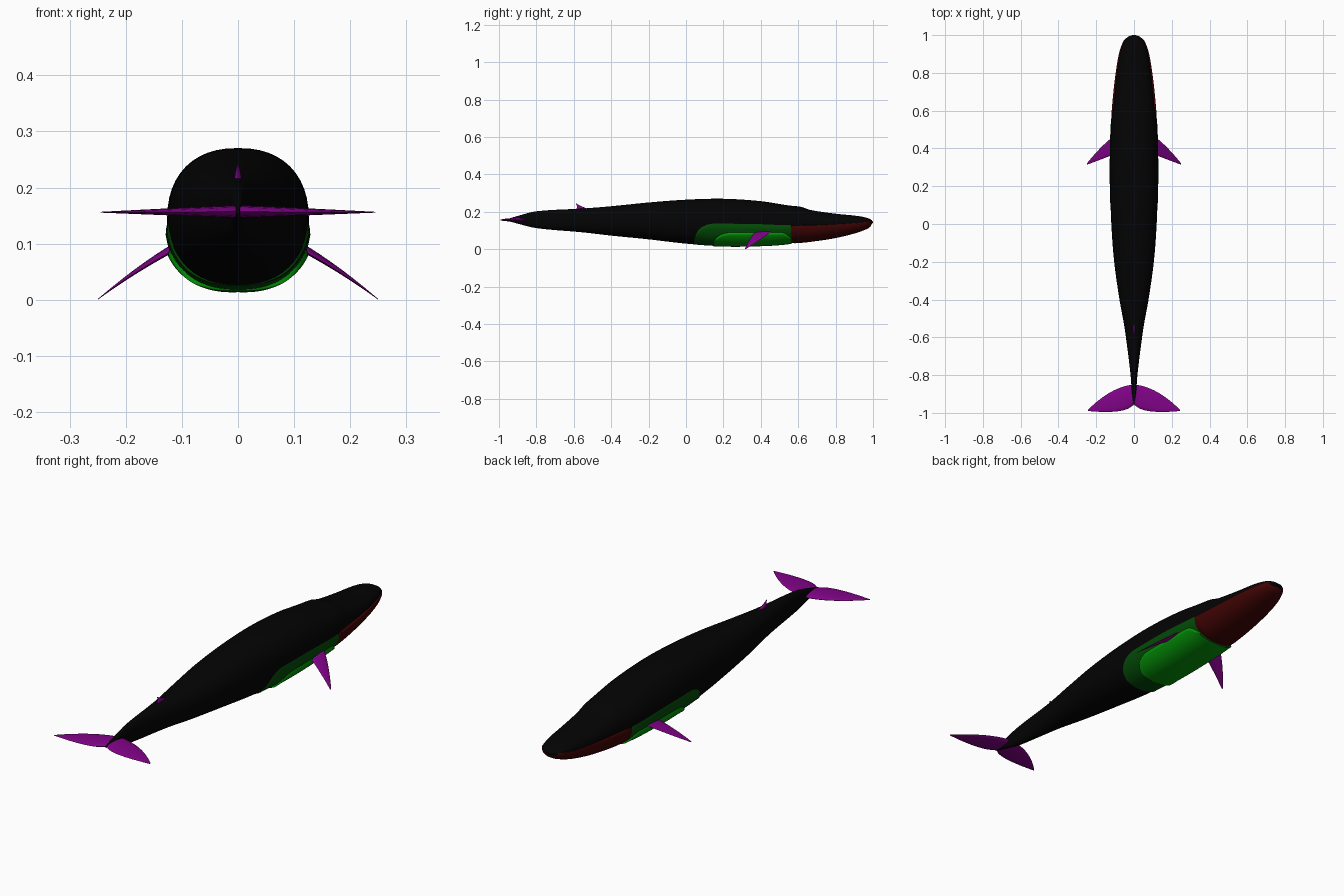
import bpy, math
from math import sin, cos, pi
from mathutils import Vector

if "Cube" in bpy.data.objects:
    bpy.data.objects.remove(bpy.data.objects["Cube"], do_unlink=True)


def material(name, colour):
    mat = bpy.data.materials.new(name)
    mat.use_nodes = True
    mat.diffuse_color = (*colour, 1)
    mat.node_tree.nodes["Principled BSDF"].inputs["Base Color"].default_value = (*colour, 1)
    return mat


black = material("black skin", (.001, .001, .001))
red = material("dark red jaw", (.05, .001, .001))
dark_green = material("dark green throat", (.001, .07, .002))
green = material("bright green belly", (.001, .29, .002))
purple = material("purple fins", (.22, .001, .25))


def build(name, verts, faces, mat, angle=50):
    mesh = bpy.data.meshes.new(name)
    mesh.from_pydata(verts, [], faces)
    mesh.materials.append(mat)
    obj = bpy.data.objects.new(name, mesh)
    bpy.context.collection.objects.link(obj)
    bpy.ops.object.select_all(action="DESELECT")
    obj.select_set(True)
    bpy.context.view_layer.objects.active = obj
    bpy.ops.object.mode_set(mode="EDIT")
    bpy.ops.mesh.select_all(action="SELECT")
    bpy.ops.mesh.normals_make_consistent(inside=False)
    bpy.ops.object.mode_set(mode="OBJECT")
    bpy.ops.object.shade_smooth_by_angle(angle=math.radians(angle))
    return obj


def sample(rows, y):
    """Smooth interpolation of the profile rows (first value is y)."""
    i = 0
    while i < len(rows) - 2 and y > rows[i + 1][0]:
        i += 1
    a, b = rows[i], rows[i + 1]
    before, after = rows[max(i - 1, 0)], rows[min(i + 2, len(rows) - 1)]
    h = b[0] - a[0]
    t = (y - a[0]) / h
    result = []
    for k in range(1, len(a)):
        m0 = (b[k] - before[k]) / (b[0] - before[0]) * h
        m1 = (after[k] - a[k]) / (after[0] - a[0]) * h
        d = b[k] - a[k]
        result.append(a[k] + t * m0 + t * t * (3 * d - 2 * m0 - m1) + t ** 3 * (m0 + m1 - 2 * d))
    return result


def power(v, p):
    return math.copysign(abs(v) ** p, v)


def ring_point(rows, y, angle, mid=.5, grow=0):
    top, bottom, width = sample(rows, y)
    centre = bottom + (top - bottom) * mid
    c, s = power(cos(angle), .87), power(sin(angle), .87)
    height = top - centre if s > 0 else centre - bottom
    return Vector((c * (width + grow), y, centre + s * (height + grow)))


def grid_faces(rows, cols, closed):
    return [(i * cols + j, i * cols + (j + 1) % cols,
             (i + 1) * cols + (j + 1) % cols, (i + 1) * cols + j)
            for i in range(rows - 1) for j in range(cols if closed else cols - 1)]


def loft(name, rows, mat, mid=.5, steps=90, sides=48):
    start, end = rows[0][0], rows[-1][0]
    # Sections crowd towards the rounded snout
    ys = [start + (end - start) * sin(i / (steps - 1) * pi / 2) for i in range(steps)]
    verts = [ring_point(rows, y, 2 * pi * j / sides, mid) for y in ys for j in range(sides)]
    faces = grid_faces(steps, sides, True)
    faces += [tuple(range(sides)), tuple(range((steps - 1) * sides, steps * sides))]
    return build(name, verts, faces, mat)


# Body: y, top, bottom, half width
BODY = [
    (-.96, .16, .153, .003), (-.9, .178, .137, .011), (-.8, .203, .113, .018),
    (-.55, .218, .09, .05), (-.4, .23, .073, .077), (-.2, .25, .053, .105),
    (0, .265, .03, .12), (.2, .27, .017, .126), (.4, .257, .019, .125),
    (.55, .234, .03, .119), (.62, .226, .05, .107), (.66, .211, .058, .103),
    (.8, .19, .075, .089), (.9, .18, .1, .073), (.96, .17, .12, .055),
    (.99, .158, .132, .034), (1, .146, .142, .008)]
loft("body", BODY, black)

# Lower jaw
JAW = [
    (.545, .125, .06, .108), (.56, .13, .036, .12), (.6, .131, .033, .118),
    (.7, .133, .044, .109), (.8, .137, .06, .097), (.9, .143, .084, .08),
    (.96, .148, .105, .06), (.985, .15, .12, .04), (.995, .149, .14, .01)]
loft("lower_jaw", JAW, red, mid=.94, steps=40)


def throat_patch(name, start, end, limit, rear, front, lift, mat, steps=50, cols=61):
    """Raised patch wrapped under the body, rounded at both ends."""
    verts = []
    for i in range(steps):
        y = start + (end - start) * (1 - cos(pi * i / (steps - 1))) / 2
        a = max(0, 1 - (y - start) / rear)
        b = max(0, 1 - (end - y) / front)
        edge = math.sqrt(max(0, 1 - a ** 2.5)) * (1 - .6 * b * b)
        top, bottom, width = sample(BODY, y)
        centre = (top + bottom) / 2
        z = bottom + (min(limit, centre) - bottom) * edge
        reach = math.acos(min(1, ((centre - z) / (centre - bottom)) ** (1 / .87)))
        for j in range(cols):
            u = 2 * j / (cols - 1) - 1
            # The patch swells most along its sides
            swell = lift * (.5 + abs(u)) * min(1, 12 * (1 - abs(u))) * min(1, edge * 4)
            verts.append(ring_point(BODY, y, -pi / 2 + u * reach, grow=swell - .001))
    return build(name, verts, grid_faces(steps, cols, False), mat)


throat_patch("throat", .04, .585, .14, .12, .03, .0035, dark_green)
throat_patch("belly_patch", .145, .565, .096, .11, .06, .0075, green)


def fin(name, lead, trail, thick, mat, side=1, steps=20, sides=16):
    """Tapered blade lofted between a leading and a trailing curve."""
    def curve(points, t):
        a, b, c = (Vector(p) for p in points)
        return a * (1 - t) ** 2 + b * 2 * t * (1 - t) + c * t * t
    span = Vector(lead[2]) - Vector(lead[0])
    up = span.cross(Vector(trail[0]) - Vector(lead[0])).normalized()
    verts = []
    for i in range(steps):
        t = i / (steps - 1)
        front, back = curve(lead, t), curve(trail, t)
        half = thick * (1 - .93 * t ** 1.5)
        for j in range(sides):
            a = 2 * pi * j / sides
            p = front.lerp(back, (1 - cos(a)) / 2) + up * half * sin(a)
            verts.append((p.x * side, p.y, p.z))
    faces = grid_faces(steps, sides, True)
    faces += [tuple(range(sides)), tuple(range((steps - 1) * sides, steps * sides))]
    return build(name, verts, faces, mat)


for label, side in (("left", 1), ("right", -1)):
    fin(label + "_flipper",
        [(.1, .47, .106), (.17, .42, .065), (.25, .32, .001)],
        [(.1, .37, .096), (.18, .34, .055), (.249, .314, .001)], .006, purple, side)
    fin(label + "_fluke",
        [(0, -.85, .157), (.12, -.86, .157), (.245, -.985, .156)],
        [(0, -.95, .157), (.03, -1.01, .157), (.243, -.99, .156)], .011, purple, side)

# Small hooked fin on the back
fin("dorsal_fin", [(0, -.52, .214), (0, -.56, .229), (0, -.585, .244)],
    [(0, -.59, .212), (0, -.577, .225), (0, -.589, .243)], .007, purple)
